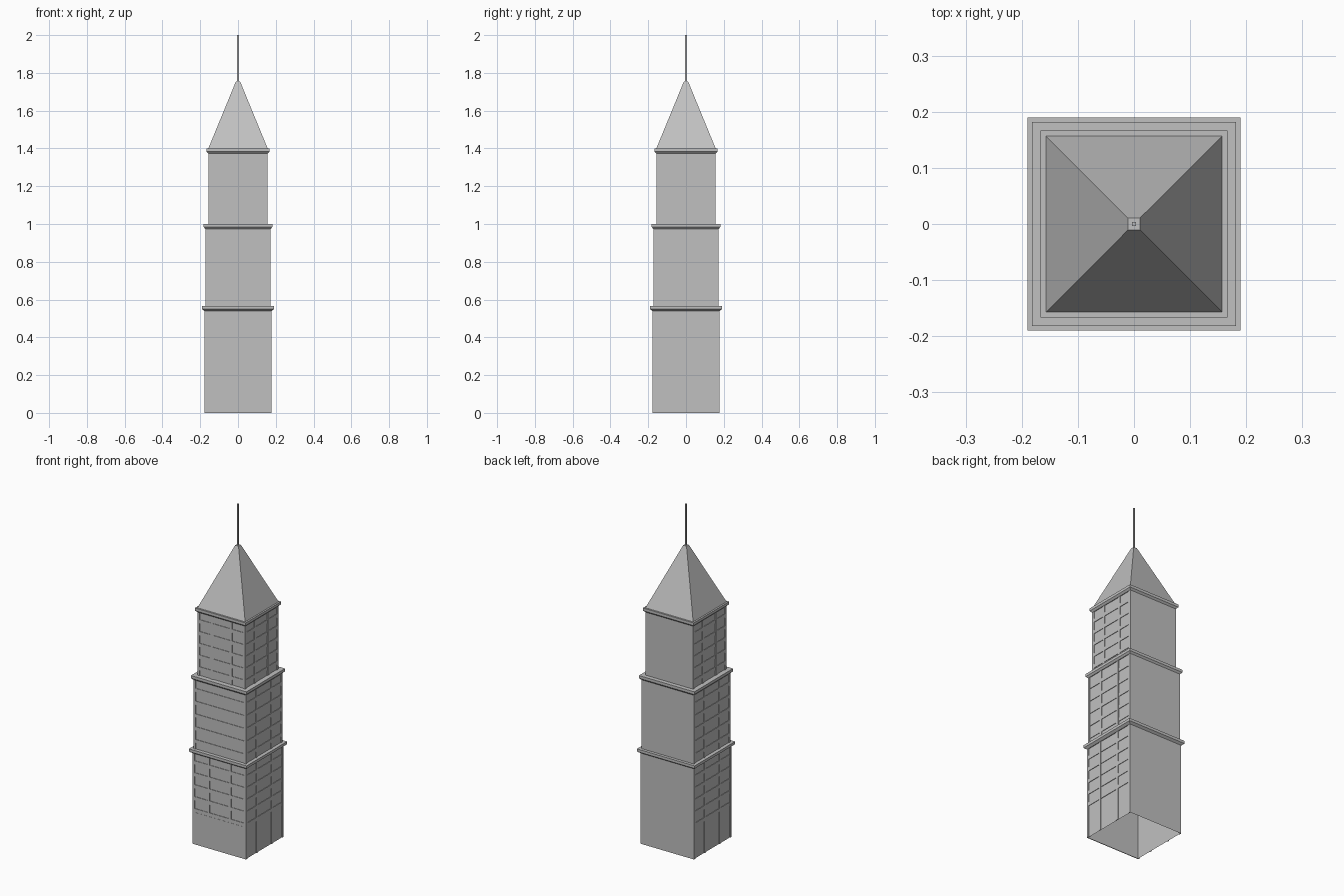
import bpy
import bmesh
from mathutils import Matrix

cube = bpy.data.objects.get("Cube")
if cube:
    bpy.data.objects.remove(cube, do_unlink=True)

stone = bpy.data.materials.new("grey stone")
stone.use_nodes = True
colour = (0.53, 0.53, 0.53, 1)
stone.diffuse_color = colour
stone.node_tree.nodes["Principled BSDF"].inputs["Base Color"].default_value = colour

DEPTH = 0.004   # window recess


def finish(name, bm):
    bmesh.ops.recalc_face_normals(bm, faces=bm.faces[:])
    mesh = bpy.data.meshes.new(name)
    bm.to_mesh(mesh)
    bm.free()
    mesh.materials.append(stone)
    obj = bpy.data.objects.new(name, mesh)
    bpy.context.collection.objects.link(obj)
    return obj


def square_loft(name, profile, cap_bottom=True, inset=(0, 0)):
    """Stack of squares (half width, z); inset pulls in the sides and front."""
    bm = bmesh.new()
    rings = []
    for h, z in profile:
        sx, sy = h - inset[0], h - inset[1]
        rings.append([bm.verts.new(p) for p in
                      ((-sx, -sy, z), (sx, -sy, z), (sx, h, z), (-sx, h, z))])
    for low, high in zip(rings, rings[1:]):
        for i in range(4):
            j = (i + 1) % 4
            bm.faces.new((low[i], low[j], high[j], high[i]))
    bm.faces.new(rings[-1])
    if cap_bottom:
        bm.faces.new(rings[0][::-1])
    return finish(name, bm)


def add_box(bm, low, high):
    size = [b - a for a, b in zip(low, high)]
    mid = [(a + b) / 2 for a, b in zip(low, high)]
    matrix = Matrix.Translation(mid) @ Matrix.Diagonal((*size, 1))
    bmesh.ops.create_cube(bm, size=1, matrix=matrix)


def facade(name, h, z0, z1, first, floors, angle, columns, plinth):
    """Raised pilasters and floor bands on the front, turned to its side."""
    bm = bmesh.new()
    back, face = -h + DEPTH, -h
    w = 0.014
    # corner and middle pilasters
    centres = [-h + w / 2, h - w / 2]
    if columns:
        centres += [-0.4 * h, 0.4 * h]
    for x in centres:
        add_box(bm, (x - w / 2, face, z0), (x + w / 2, back, z1))
    # floor bands
    pitch = (z1 - first) / floors
    for i in range(floors):
        z = first + i * pitch
        add_box(bm, (-h + w, face + 0.001, z), (h - w, back, z + 0.022))
    # plain base wall
    if plinth:
        add_box(bm, (-h + w, face, z0), (h - w, back, first))
    bm.transform(Matrix.Rotation(angle, 4, "Z"))
    finish(name, bm)


# tier: name, half width, bottom, top, lowest floor, floors, ledge half width
TIERS = [
    ("lower", 0.177, 0.0, 0.565, 0.19, 5, 0.190),
    ("middle", 0.173, 0.565, 1.0, 0.60, 5, 0.182),
    ("upper", 0.157, 1.0, 1.4, 1.03, 5, 0.167),
]
QUARTER = 1.5707963
for name, h, z0, z1, first, floors, ledge in TIERS:
    square_loft(name + "_walls", [(h, z0), (h, z1 - 0.01)],
                cap_bottom=False, inset=(DEPTH, DEPTH))
    top = z1 - 0.02
    facade(name + "_front", h, z0, top, first, floors, 0,
           name != "middle", name == "lower")
    for side, angle in (("left", QUARTER), ("right", -QUARTER)):
        facade(name + "_" + side + "_side", h, z0, top, first, floors,
               angle, True, False)
    # cornice with a sloping underside
    square_loft(name + "_ledge", [(h - DEPTH, z1 - 0.026), (h, z1 - 0.026),
                                  (ledge, z1 - 0.016), (ledge, z1)])

# pyramid roof and mast
square_loft("roof", [(0.157, 1.4), (0.011, 1.755)])
square_loft("mast", [(0.004, 1.75), (0.004, 2.0)])
